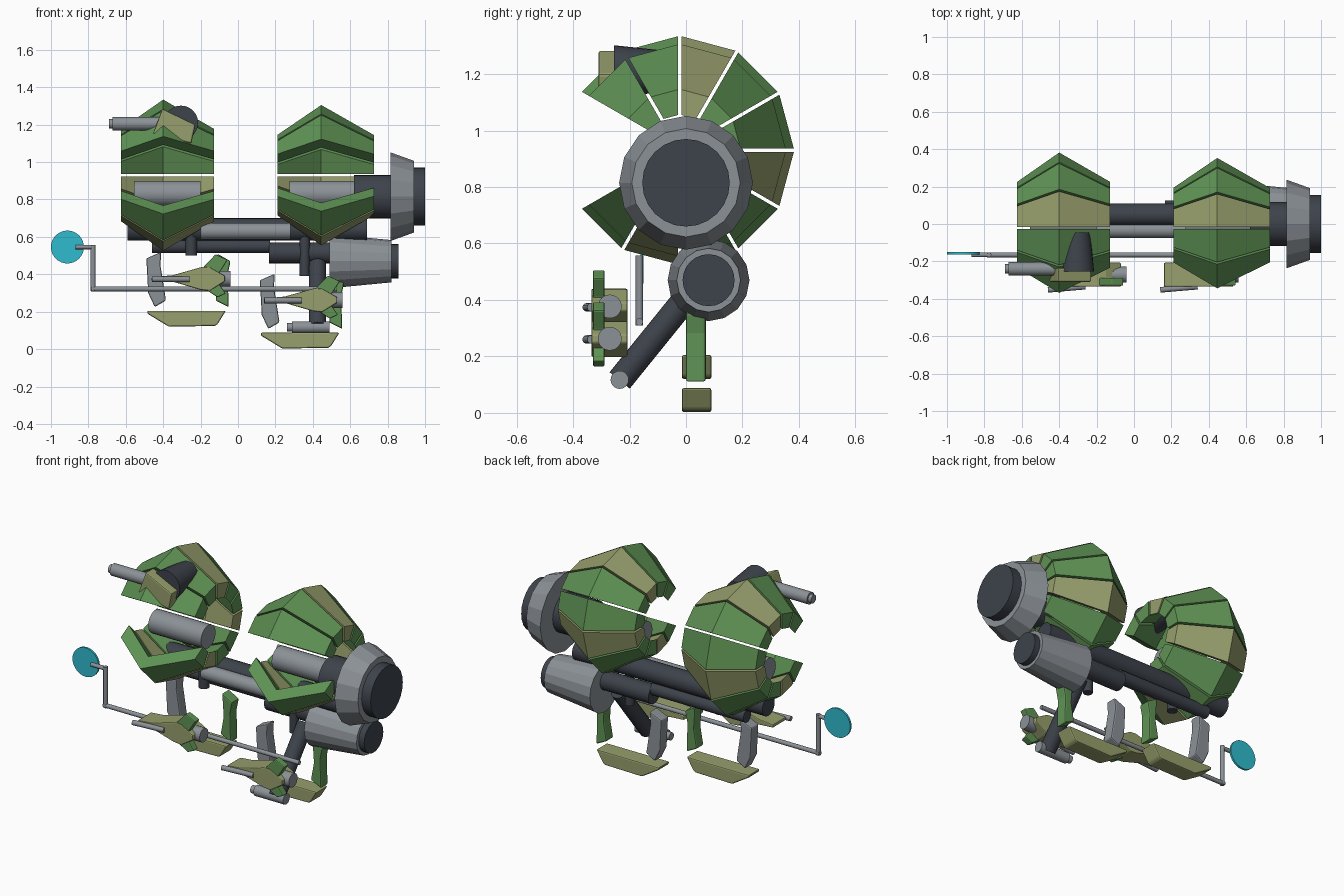
import bpy, bmesh, math
from mathutils import Vector

if "Cube" in bpy.data.objects:
    bpy.data.objects.remove(bpy.data.objects["Cube"])


def make_mat(name, rgb):
    m = bpy.data.materials.new(name)
    m.diffuse_color = (*rgb, 1)
    m.use_nodes = True
    m.node_tree.nodes["Principled BSDF"].inputs["Base Color"].default_value = m.diffuse_color
    return m


GREEN = make_mat("leaf_green", (0.115, 0.29, 0.09))
TAN = make_mat("olive_tan", (0.31, 0.345, 0.15))
GRAY = make_mat("light_gray", (0.26, 0.285, 0.31))
DARK = make_mat("charcoal", (0.047, 0.055, 0.07))
CYAN = make_mat("cyan", (0.028, 0.50, 0.61))


def finish(name, bm, mat, smooth=False, bevel=0):
    bmesh.ops.recalc_face_normals(bm, faces=bm.faces)
    me = bpy.data.meshes.new(name)
    bm.to_mesh(me)
    bm.free()
    me.materials.append(mat)
    ob = bpy.data.objects.new(name, me)
    bpy.context.collection.objects.link(ob)
    if bevel:
        b = ob.modifiers.new("bevel", 'BEVEL')
        b.width, b.segments = bevel, 2
    if smooth:
        bpy.ops.object.select_all(action='DESELECT')
        ob.select_set(True)
        bpy.context.view_layer.objects.active = ob
        bpy.ops.object.shade_smooth_by_angle(angle=math.radians(35))
    return ob


def tube(name, a, b, r1, mat, r2=None, sides=24, smooth=True):
    """Cylinder or frustum between two points."""
    a, b = Vector(a), Vector(b)
    bm = bmesh.new()
    bmesh.ops.create_cone(bm, cap_ends=True, segments=sides, radius1=r1,
                          radius2=r1 if r2 is None else r2, depth=(b - a).length)
    rot = (b - a).to_track_quat('Z', 'Y')
    for v in bm.verts:
        v.co = rot @ v.co + (a + b) / 2
    return finish(name, bm, mat, smooth)


def slab(name, pts, y0, y1, mat, off=(0, 0), bevel=0):
    """Outline in x-z, extruded along y."""
    bm = bmesh.new()
    lo = [bm.verts.new((x + off[0], y0, z + off[1])) for x, z in pts]
    hi = [bm.verts.new((x + off[0], y1, z + off[1])) for x, z in pts]
    n = len(pts)
    bm.faces.new(lo)
    bm.faces.new(hi[::-1])
    for i in range(n):
        j = (i + 1) % n
        bm.faces.new((lo[i], lo[j], hi[j], hi[i]))
    return finish(name, bm, mat, bevel=bevel)


def armor_ring(name, x0, xm, x1, r_side, r_mid):
    """Ten ridged armour plates around the x axis, open to the front."""
    cy, cz, gap = -0.022, 0.93, 0.006
    section = [(x0, r_side), (xm, r_mid), (x1, r_side),
               (x1, r_side - 0.09), (xm, r_mid - 0.09), (x0, r_side - 0.09)]
    for k in range(-5, 5):
        bm = bmesh.new()
        rows = []
        for ang, side in ((k * 30, 1), (k * 30 + 30, -1)):
            t = math.radians(ang)
            c, s = math.cos(t), math.sin(t)
            rows.append([bm.verts.new((x, cy + r * c - side * gap * s,
                                       cz + r * s + side * gap * c))
                         for x, r in section])
        a, b = rows
        for i in range(6):
            j = (i + 1) % 6
            bm.faces.new((a[i], a[j], b[j], b[i]))
        for row in rows:
            bm.faces.new((row[0], row[1], row[4], row[5]))
            bm.faces.new((row[1], row[2], row[3], row[4]))
        finish(f"{name}_plate_{k + 6}", bm, TAN if k % 3 == 2 else GREEN)


# The plates are numbered from the bottom rear; the front 60 degrees plus start offset
def front_plates(name, x0, xm, x1, r_side, r_mid):
    armor_ring(name, x0, xm, x1, r_side, r_mid)


front_plates("left_ring", -0.625, -0.40, -0.127, 0.247, 0.404)
front_plates("right_ring", 0.21, 0.445, 0.726, 0.215, 0.375)

# Ring cores
tube("left_core", (-0.555, 0, 0.83), (-0.2, 0, 0.83), 0.07, GRAY)
tube("right_core", (0.275, 0, 0.83), (0.63, 0, 0.83), 0.07, GRAY)

# Main engine
tube("engine_shaft", (0.62, 0, 0.815), (0.83, 0, 0.815), 0.117, DARK)
tube("engine_bell", (0.815, 0, 0.815), (0.94, 0, 0.815), 0.237, GRAY, 0.192, 16, False)
tube("engine_nozzle", (0.93, 0, 0.815), (1.0, 0, 0.815), 0.155, DARK)

# Lower engine
tube("lower_engine_bell", (0.49, 0.08, 0.47), (0.82, 0.08, 0.47), 0.145, GRAY, 0.113, 16, False)
tube("lower_engine_nozzle", (0.81, 0.08, 0.47), (0.857, 0.08, 0.47), 0.092, DARK)

# Long hull tubes
tube("upper_spar", (-0.59, 0.05, 0.64), (0.69, 0.05, 0.64), 0.06, DARK)
tube("front_spar", (-0.2, -0.032, 0.63), (0.28, -0.032, 0.63), 0.044, GRAY)
tube("lower_spar", (-0.46, 0.07, 0.55), (0.17, 0.07, 0.55), 0.037, DARK)
tube("lower_coupling", (0.165, 0.07, 0.515), (0.5, 0.07, 0.515), 0.056, DARK)
tube("left_post", (-0.25, 0.03, 0.50), (-0.25, 0.03, 0.63), 0.03, DARK)
tube("right_post", (0.357, 0.03, 0.39), (0.357, 0.03, 0.62), 0.027, DARK)

# Slanted strut with a small gun at its foot
tube("strut", (0.425, 0.04, 0.455), (0.425, -0.235, 0.115), 0.046, DARK)
tube("strut_gun", (0.29, -0.235, 0.117), (0.49, -0.235, 0.117), 0.032, GRAY)
tube("strut_gun_tip", (0.262, -0.235, 0.117), (0.3, -0.235, 0.117), 0.023, GRAY)

# Sensor rod and dish
tube("sensor_rod", (-0.787, -0.165, 0.322), (0.53, -0.165, 0.322), 0.013, GRAY, sides=12)
tube("sensor_riser", (-0.775, -0.165, 0.31), (-0.775, -0.165, 0.558), 0.013, GRAY, sides=12)
tube("sensor_arm", (-0.775, -0.165, 0.546), (-0.87, -0.165, 0.546), 0.012, GRAY, sides=12)
tube("sensor_dish", (-0.912, -0.162, 0.546), (-0.912, -0.150, 0.546), 0.088, CYAN, sides=32)

# Turret on the left ring
tube("turret_drum", (-0.305, -0.255, 1.21), (-0.305, -0.045, 1.21), 0.092, DARK, 0.07)
slab("turret_block", [(-0.405, 1.285), (-0.228, 1.2), (-0.25, 1.1), (-0.455, 1.15)],
     -0.31, -0.235, TAN, bevel=0.008)
tube("turret_barrel", (-0.67, -0.24, 1.205), (-0.42, -0.24, 1.205), 0.036, GRAY)
tube("turret_muzzle", (-0.69, -0.24, 1.205), (-0.66, -0.24, 1.205), 0.025, GRAY)

# Landing skids: base with one gray and one green leg
BASE = [(-0.21, 0.085), (0.21, 0.085), (0.165, 0.012), (0.15, 0.004), (-0.095, 0), (-0.21, 0.07)]
GRAY_LEG = [(-0.215, 0.365), (-0.135, 0.40), (-0.14, 0.33), (-0.11, 0.14), (-0.17, 0.105), (-0.205, 0.18)]
GREEN_LEG = [(0.165, 0.39), (0.235, 0.35), (0.22, 0.28), (0.225, 0.105), (0.155, 0.14), (0.175, 0.25)]
for side, off in (("left", (-0.275, 0.12)), ("right", (0.332, 0.003))):
    slab(side + "_skid_base", BASE, -0.015, 0.09, TAN, off, 0.012)
    slab(side + "_gray_leg", GRAY_LEG, 0.0, 0.07, GRAY, off, 0.008)
    slab(side + "_green_leg", GREEN_LEG, 0.0, 0.07, GREEN, off, 0.008)

# Weapon pods: wedge body, barrel, fin and rear thruster
BODY = [(-0.24, 0.01), (-0.15, 0.018), (0.01, 0.063), (0.05, 0.06), (0.13, 0.015),
        (0.13, -0.015), (0.05, -0.065), (0.0, -0.06), (-0.15, -0.016), (-0.24, -0.01)]
FIN = [(-0.01, 0.035), (0.08, 0.13), (0.145, 0.10), (0.10, 0.03),
       (0.10, -0.03), (0.135, -0.08), (0.09, -0.10), (0.0, -0.04)]
for side, ox, oz in (("left", -0.2, 0.377), ("right", 0.4, 0.263)):
    slab(side + "_pod_body", BODY, -0.335, -0.207, TAN, (ox, oz), 0.006)
    slab(side + "_pod_fin", FIN, -0.33, -0.288, GREEN, (ox, oz), 0.006)
    tube(side + "_pod_thruster", (ox + 0.08, -0.27, oz), (ox + 0.16, -0.27, oz), 0.042, GRAY)
    tube(side + "_pod_barrel", (ox - 0.26, -0.352, oz - 0.003), (ox - 0.06, -0.335, oz - 0.003),
         0.015, GRAY, sides=12)
